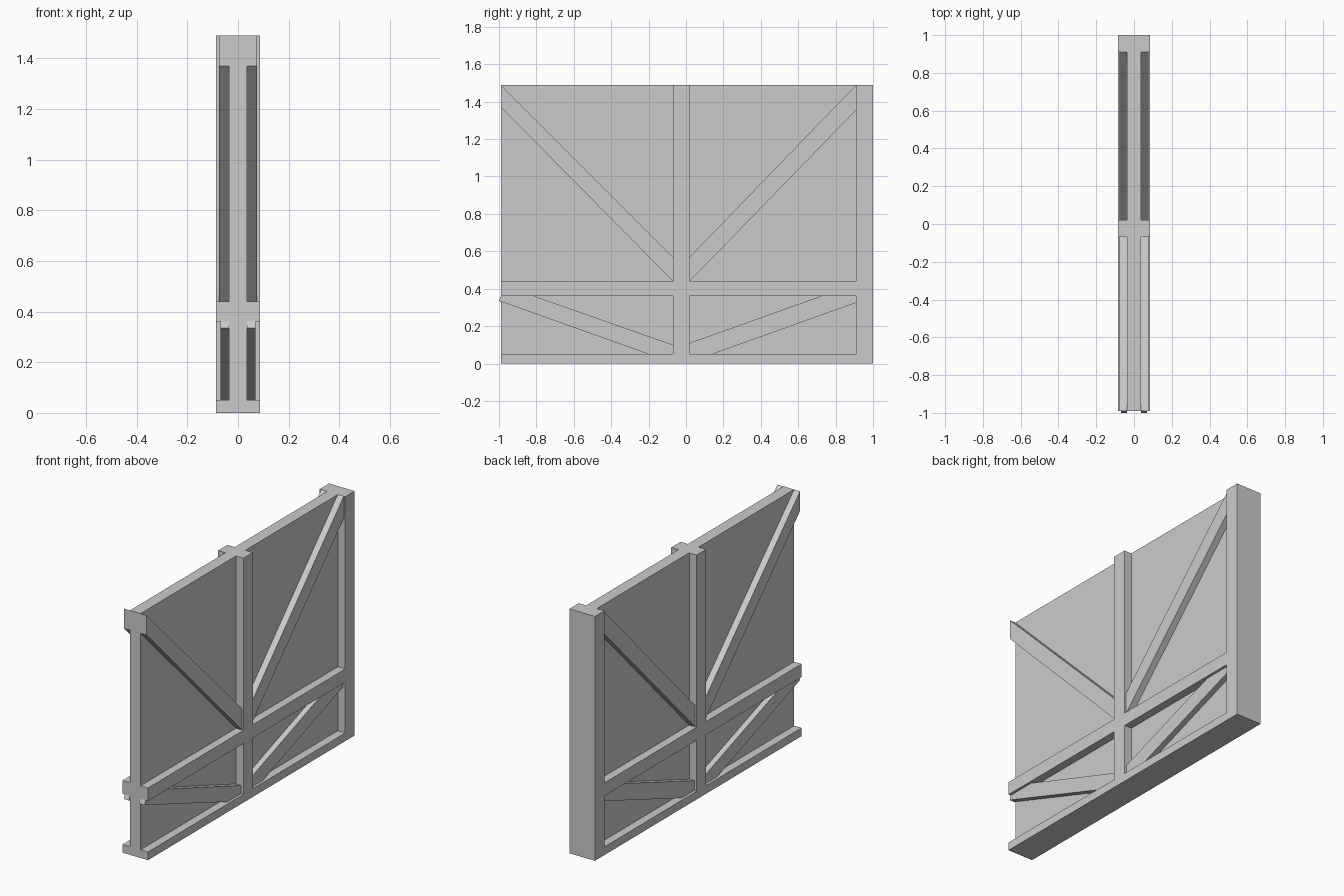
import bpy
import bmesh

cube = bpy.data.objects.get("Cube")
if cube:
    bpy.data.objects.remove(cube, do_unlink=True)

grey = bpy.data.materials.new("plain grey")
grey.use_nodes = True
colour = (0.6, 0.6, 0.6, 1)
grey.diffuse_color = colour
grey.node_tree.nodes["Principled BSDF"].inputs["Base Color"].default_value = colour

FRONT, BACK, POST = -0.99, 1.0, 0.91    # wall ends and inner face of end post
MID_A, MID_B = -0.07, 0.02              # middle post
BASE, RAIL_A, RAIL_B, TOP = 0.05, 0.36, 0.44, 1.49
CORE, OUTER = 0.036, 0.086              # half thickness of panel and of frame


def slab(name, outline, x0, x1, mirror=True):
    """Extrude a side outline of (y, z) points from x0 to x1."""
    bm = bmesh.new()
    face = bm.faces.new([bm.verts.new((x0, y, z)) for y, z in outline])
    made = bmesh.ops.extrude_face_region(bm, geom=[face])["geom"]
    verts = [v for v in made if isinstance(v, bmesh.types.BMVert)]
    bmesh.ops.translate(bm, verts=verts, vec=(x1 - x0, 0, 0))
    bmesh.ops.recalc_face_normals(bm, faces=bm.faces)
    mesh = bpy.data.meshes.new(name)
    bm.to_mesh(mesh)
    bm.free()
    mesh.materials.append(grey)
    obj = bpy.data.objects.new(name, mesh)
    bpy.context.collection.objects.link(obj)
    if mirror:
        obj.modifiers.new("both sides", "MIRROR").use_axis[0] = True
    return obj


def rect(y0, y1, z0, z1):
    return [(y0, z0), (y1, z0), (y1, z1), (y0, z1)]


# Wall panel, end post and base
slab("wall_panel", rect(FRONT, POST, BASE, TOP), -CORE, CORE, False)
slab("end_post", rect(POST, BACK, 0, TOP), -OUTER, OUTER, False)
slab("bottom_rail", rect(FRONT, POST, 0, BASE), -OUTER, OUTER, False)

# Raised frame on both sides
slab("middle_rail", rect(FRONT, POST, RAIL_A, RAIL_B), CORE, OUTER)
slab("middle_post_lower", rect(MID_A, MID_B, BASE, RAIL_A), CORE, OUTER)
slab("middle_post_upper", rect(MID_A, MID_B, RAIL_B, TOP), CORE, OUTER)

# Diagonal braces, slightly thinner than the frame
slab("upper_front_brace", [(FRONT, 1.37), (MID_A, RAIL_B), (MID_A, 0.57), (FRONT, TOP)],
     CORE, 0.076)
slab("upper_back_brace", [(MID_B, RAIL_B), (POST, 1.355), (POST, TOP), (MID_B, 0.57)],
     CORE, 0.076)
slab("lower_front_brace", [(-1, 0.335), (-0.2, BASE), (MID_A, BASE), (MID_A, 0.1),
                           (-0.81, RAIL_A), (FRONT, RAIL_A)], CORE, 0.07)
slab("lower_back_brace", [(MID_B, BASE), (0.14, BASE), (POST, 0.325), (POST, RAIL_A),
                          (0.72, RAIL_A), (MID_B, 0.11)], CORE, 0.07)
